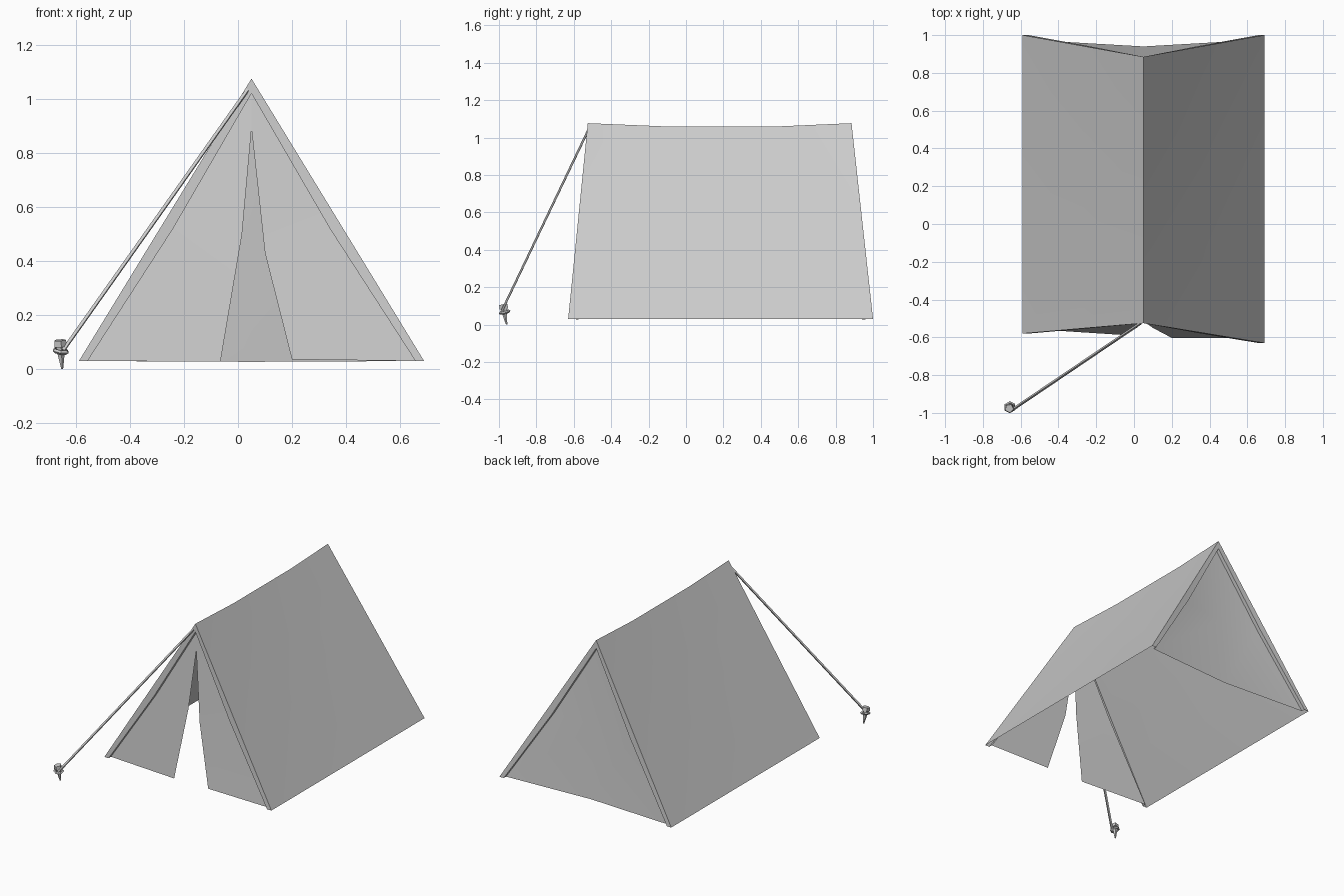
import bpy, bmesh
from math import radians
from mathutils import Vector as V

if "Cube" in bpy.data.objects:
    bpy.data.objects.remove(bpy.data.objects["Cube"])


def finish(name, bm, angle=25):
    bmesh.ops.remove_doubles(bm, verts=bm.verts, dist=1e-4)
    bmesh.ops.recalc_face_normals(bm, faces=bm.faces)
    me = bpy.data.meshes.new(name)
    bm.to_mesh(me)
    bm.free()
    ob = bpy.data.objects.new(name, me)
    bpy.context.collection.objects.link(ob)
    bpy.ops.object.select_all(action='DESELECT')
    ob.select_set(True)
    bpy.context.view_layer.objects.active = ob
    bpy.ops.object.shade_smooth_by_angle(angle=radians(angle))
    return ob


def sheet(name, *grids):
    """Each grid is a list of equally long point rows, skinned with quads."""
    bm = bmesh.new()
    for rows in grids:
        vs = [[bm.verts.new(p) for p in r] for r in rows]
        for a, b in zip(vs, vs[1:]):
            for i in range(len(a) - 1):
                bm.faces.new((a[i], a[i + 1], b[i + 1], b[i]))
    return finish(name, bm)


def lathe(name, rings, sides, base, axis):
    """Closed turned shape along a tilted axis, rings are (height, radius)."""
    q = V(axis).to_track_quat('Z', 'Y')
    bm = bmesh.new()
    loops = []
    for h, r in rings:
        c = bmesh.ops.create_circle(bm, segments=sides, radius=r)['verts']
        for v in c:
            v.co = V(base) + q @ (v.co + V((0, 0, h)))
        loops.append(c)
    for a, b in zip(loops, loops[1:]):
        for i in range(sides):
            j = (i + 1) % sides
            bm.faces.new((a[i], a[j], b[j], b[i]))
    bm.faces.new(loops[0])
    bm.faces.new(loops[-1])
    return finish(name, bm)


def profile(left, top, right, bow=0.0):
    """Five-point A-shaped section with the mid points bowed inward."""
    l, t, r = V(left), V(top), V(right)
    return [l, (l + t) / 2 + V((bow, 0, -bow * .6)), t,
            (r + t) / 2 + V((-bow, 0, -bow * .6)), r]


# Roof fabric with a sagging ridge
XL, XR, XC, ZB = -0.59, 0.69, 0.05, 0.03
front = profile((XL, -0.58, ZB), (XC, -0.525, 1.077), (XR, -0.63, ZB))
back = profile((XL, 1.0, ZB), (XC, 0.885, 1.077), (XR, 1.0, ZB))
sag = [profile((XL, y, ZB), (XC, y, 1.06), (XR, y, ZB), 0.008) for y in (-0.12, 0.5)]
sheet("roof", [front, *sag, back])


# Folded rim at each open end
def rim(name, edge, inward):
    inner = profile((XL + .032, edge[0].y, ZB), (XC, edge[2].y, 1.022),
                    (XR - .032, edge[4].y, ZB), 0.012)
    deep = [p + V((0, inward, 0)) for p in inner]
    sheet(name, [edge, inner, deep])
    return deep


fd = rim("front_rim", front, 0.025)
bd = rim("back_rim", back, -0.025)

# Back wall, creased down the middle
mid = [bd[2], V((XC, 0.89, 0.5)), V((XC, 0.94, 0.027))]
sheet("back_wall", [bd[2::-1], mid], [mid, bd[2:]])

# Door flaps parted in the middle
top = V((XC, -0.515, 0.89))
left_edge = [top, V((0.015, -0.55, 0.5)), V((-0.065, -0.587, 0.028))]
right_edge = [top, V((0.10, -0.55, 0.43)), V((0.20, -0.603, 0.036))]
sheet("left_door_flap", [fd[2::-1], left_edge])
sheet("right_door_flap", [fd[2:], right_edge])

# Guy rope from the ridge to the peg
a, b = V((0.035, -0.525, 1.035)), V((-0.648, -0.986, 0.07))
lathe("guy_rope", [(0, .008), ((b - a).length, .008)], 4, a, b - a)

# Tent peg and the rope loop around it
tip, axis = V((-0.652, -0.959, 0)), V((-0.008, -0.016, 0.1)).normalized()
lathe("peg", [(0.001, .004), (.07, .016), (.085, .016), (.085, .025), (.109, .023)], 5, tip, axis)
bpy.ops.mesh.primitive_torus_add(
    major_segments=6, minor_segments=4, major_radius=.025, minor_radius=.008,
    location=tip + axis * .068,
    rotation=V((.15, -.25, 1)).to_track_quat('Z', 'Y').to_euler())
bpy.context.object.name = "rope_loop"
